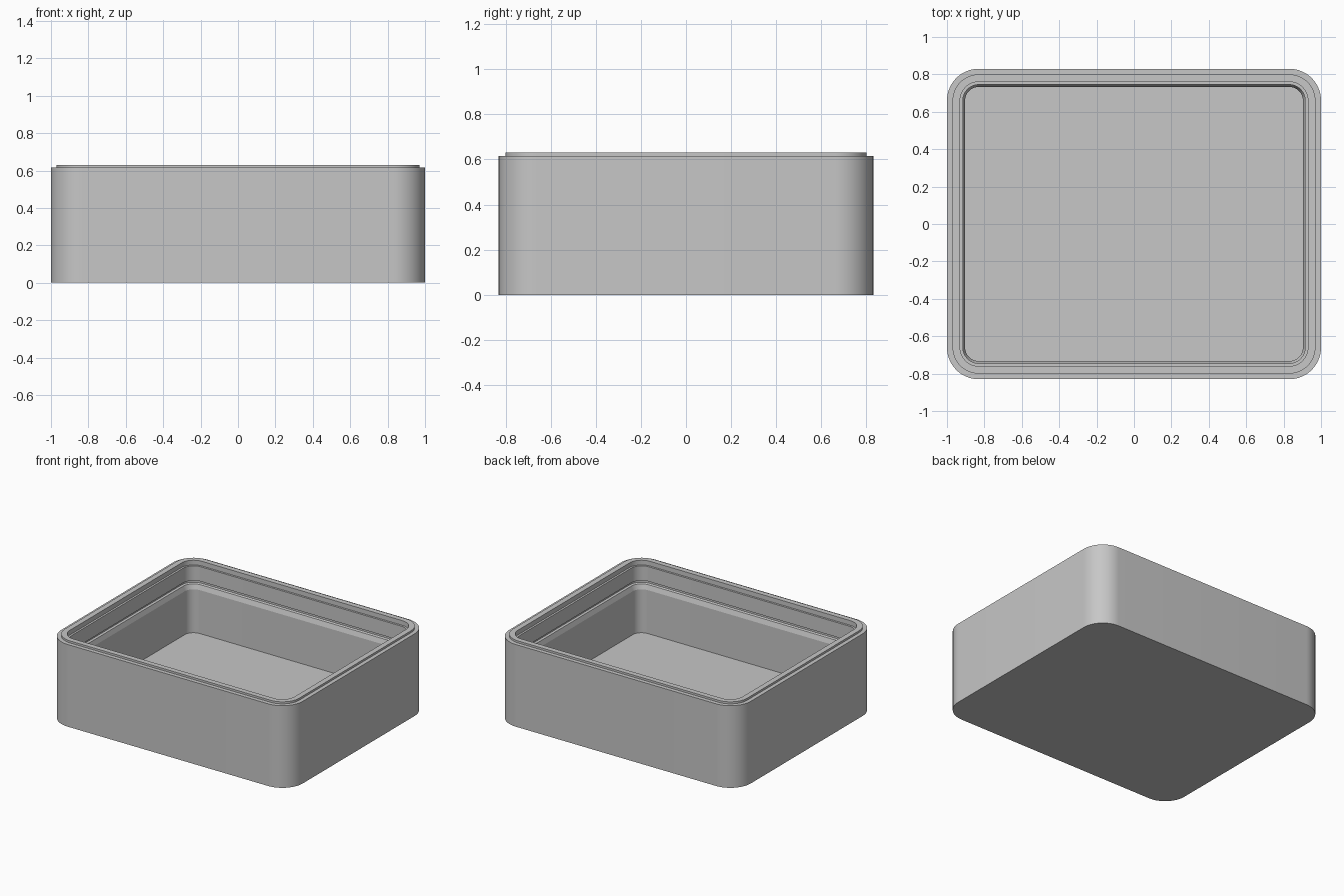
import bpy, bmesh, math

cube = bpy.data.objects.get("Cube")
if cube:
    bpy.data.objects.remove(cube, do_unlink=True)

HALF_X, HALF_Y, RADIUS = 1.0, 0.83, 0.17
CORNER_STEPS = 16

grey = bpy.data.materials.new("light grey")
grey.use_nodes = True
colour = (0.57, 0.57, 0.57, 1)
grey.diffuse_color = colour
grey.node_tree.nodes["Principled BSDF"].inputs["Base Color"].default_value = colour


def rounded_ring(bm, inset, z):
    """Rounded rectangle of vertices, offset inwards from the outer wall."""
    r = RADIUS - inset
    ring = []
    for quarter, (sx, sy) in enumerate([(1, 1), (-1, 1), (-1, -1), (1, -1)]):
        for i in range(CORNER_STEPS + 1):
            a = math.pi / 2 * (quarter + i / CORNER_STEPS)
            ring.append(bm.verts.new((sx * (HALF_X - RADIUS) + r * math.cos(a),
                                      sy * (HALF_Y - RADIUS) + r * math.sin(a), z)))
    return ring


# Wall section as (inset, height), from the outer base over the rim to the floor
section = [
    (0.0, 0.0), (0.0, 0.615),          # outer wall
    (0.03, 0.615), (0.03, 0.63),       # raised lip
    (0.07, 0.63), (0.07, 0.595),       # inner rim step
    (0.085, 0.595), (0.085, 0.485),    # upper inner wall
    (0.07, 0.48), (0.07, 0.465),       # snap groove
    (0.085, 0.46), (0.097, 0.425),     # sloped ledge
    (0.097, 0.10),                     # lower inner wall
]

bm = bmesh.new()
rings = [rounded_ring(bm, *point) for point in section]
for low, high in zip(rings, rings[1:]):
    for i in range(len(low)):
        j = (i + 1) % len(low)
        bm.faces.new((low[i], low[j], high[j], high[i]))
bm.faces.new(reversed(rings[0]))   # underside
bm.faces.new(rings[-1])            # inside floor
bmesh.ops.recalc_face_normals(bm, faces=bm.faces)

mesh = bpy.data.meshes.new("box_body")
bm.to_mesh(mesh)
bm.free()
mesh.materials.append(grey)
body = bpy.data.objects.new("box_body", mesh)
bpy.context.collection.objects.link(body)

bpy.ops.object.select_all(action="DESELECT")
body.select_set(True)
bpy.context.view_layer.objects.active = body
bpy.ops.object.shade_smooth_by_angle(angle=math.radians(15))
